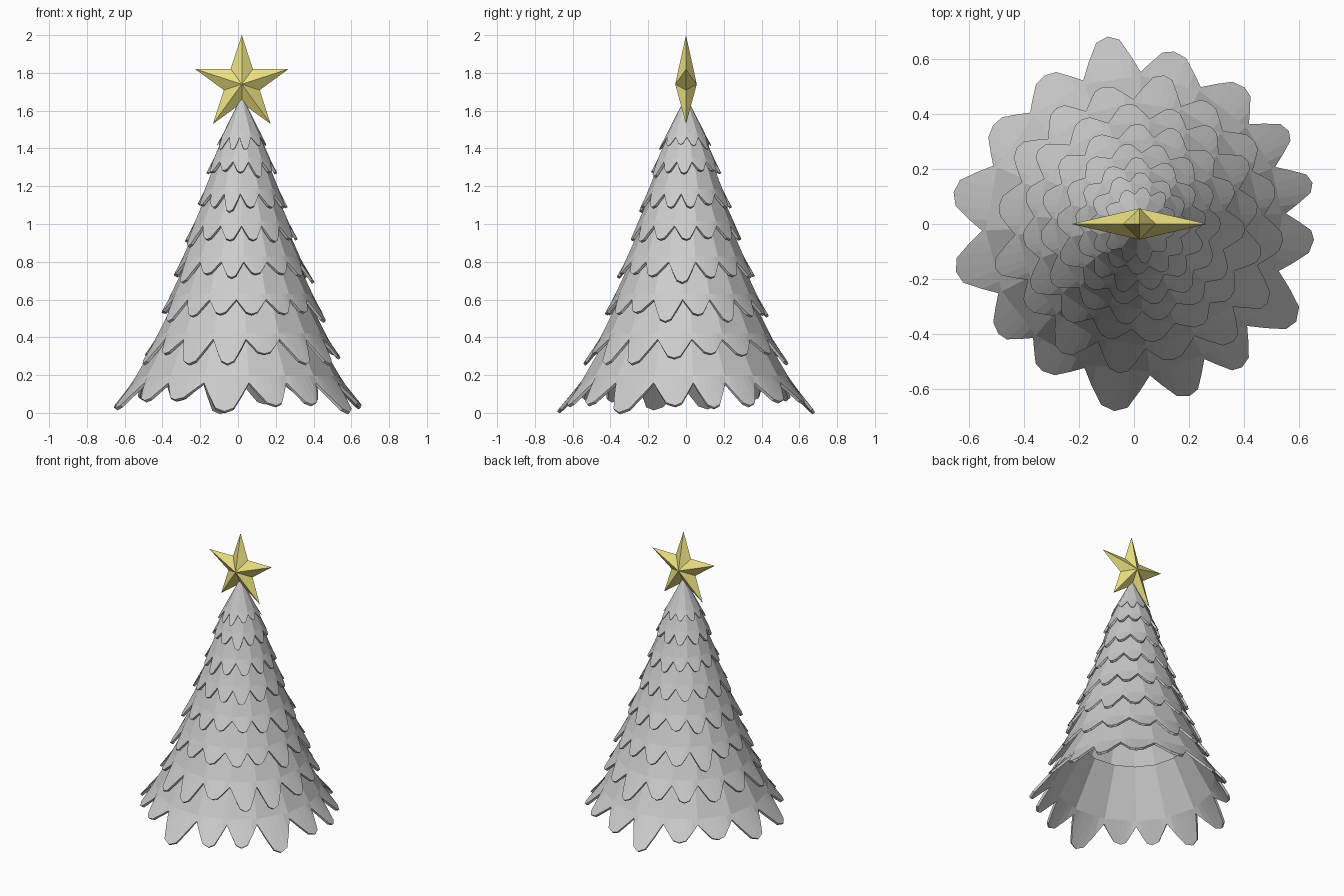
import bpy, bmesh, math, random
from mathutils import Vector

if "Cube" in bpy.data.objects:
    bpy.data.objects.remove(bpy.data.objects["Cube"])

random.seed(7)
AXIS_X = 0.02


def make_object(name, verts, faces):
    mesh = bpy.data.meshes.new(name)
    mesh.from_pydata(verts, [], faces)
    mesh.update()
    obj = bpy.data.objects.new(name, mesh)
    bpy.context.collection.objects.link(obj)
    return obj


# One skirt of branches: a faceted cone shell with a scalloped lower hem
def branch_tier(name, x0, top, notch, tip, angles, lengths, thick):
    n = len(angles)
    lobe = [0, 0.42, 0.88, 1.0, 0.88, 0.42]
    rings = [[], [], [], []]
    for k in range(n):
        prev = angles[k - 1] - (360 if k == 0 else 0)
        nxt = angles[(k + 1) % n] + (360 if k == n - 1 else 0)
        a0, a1 = (prev + angles[k]) / 2, (angles[k] + nxt) / 2
        for j, w in enumerate(lobe):
            a = math.radians(a0 + (angles[k] - a0) * j / 3 if j <= 3
                             else angles[k] + (a1 - angles[k]) * (j - 3) / 3)
            half = math.radians(a1 - a0) / 2
            delta = a - math.radians((a0 + a1) / 2)
            flat = math.cos(half) / math.cos(delta) * 1.01   # flat side per lobe
            w *= lengths[k]
            for ring, t in zip(rings, (0, 0.5, 0.9, None)):
                if t is None:
                    r = notch[0] + (tip[0] - notch[0]) * w
                    z = notch[1] + (tip[1] - notch[1]) * w
                else:
                    r = (top[0] + (notch[0] - top[0]) * t) * flat
                    z = top[1] + (notch[1] - top[1]) * t
                ring.append((x0 + r * math.cos(a), r * math.sin(a), max(z, 0)))
    m = n * len(lobe)
    verts = [v for ring in rings for v in ring]
    faces = [(r * m + i, (r + 1) * m + i, (r + 1) * m + (i + 1) % m, r * m + (i + 1) % m)
             for r in range(3) for i in range(m)]
    obj = make_object(name, verts, faces)
    mod = obj.modifiers.new("thickness", 'SOLIDIFY')
    mod.thickness, mod.offset = thick, -1
    return obj


# Bottom skirt with its uneven branch tips
branch_tier("branch_tier_1", 0.0, (0.36, 0.50), (0.555, 0.16), (0.645, 0.055),
            [-165, -141, -122, -96, -72, -53, -31, -5, 13, 31, 51, 77, 98, 121, 145, 170],
            [1.3, 0.9, 0.85, 1.45, 1.15, 1.1, 1.5, 1.15, 1.25, 1.15, 0.95, 1.0, 1.5, 0.85, 0.8, 1.25],
            0.016)

# Upper skirts: top, notch and tip as (radius, height), number of lobes, angle of first lobe
tiers = [
    ((0.300, 0.70), (0.455, 0.390), (0.520, 0.300), 16, -97),
    ((0.250, 0.89), (0.385, 0.600), (0.435, 0.520), 16, -82),
    ((0.200, 1.07), (0.320, 0.800), (0.365, 0.725), 15, -100),
    ((0.150, 1.24), (0.260, 0.990), (0.298, 0.915), 14, -78),
    ((0.110, 1.40), (0.205, 1.160), (0.240, 1.095), 13, -104),
    ((0.070, 1.53), (0.158, 1.330), (0.185, 1.275), 12, -90),
    ((0.004, 1.67), (0.110, 1.460), (0.134, 1.415), 11, -80),
]
for i, (top, notch, tip, n, start) in enumerate(tiers):
    step = 360 / n
    angles = [start + k * step + random.uniform(-0.12, 0.12) * step for k in range(n)]
    lengths = [random.choice((0.85, 0.95, 1.0, 1.1, 1.45)) for _ in range(n)]
    branch_tier(f"branch_tier_{i + 2}", AXIS_X, top, notch, tip, angles, lengths,
                0.015 if i < 6 else 0.003)

# Five-pointed faceted star on top
outline = []
for k in range(10):
    r = 0.26 if k % 2 == 0 else 0.1
    a = math.pi / 2 + k * math.pi / 5
    outline.append((AXIS_X + r * math.cos(a), 0, 1.74 + r * math.sin(a)))
verts = outline + [(AXIS_X, -0.057, 1.74), (AXIS_X, 0.057, 1.74)]
faces = [f for k in range(10) for f in ((k, (k + 1) % 10, 10), ((k + 1) % 10, k, 11))]
star = make_object("star", verts, faces)
gold = bpy.data.materials.new("yellow")
gold.diffuse_color = (0.85, 0.76, 0.22, 1)
gold.use_nodes = True
gold.node_tree.nodes["Principled BSDF"].inputs["Base Color"].default_value = gold.diffuse_color
star.data.materials.append(gold)
